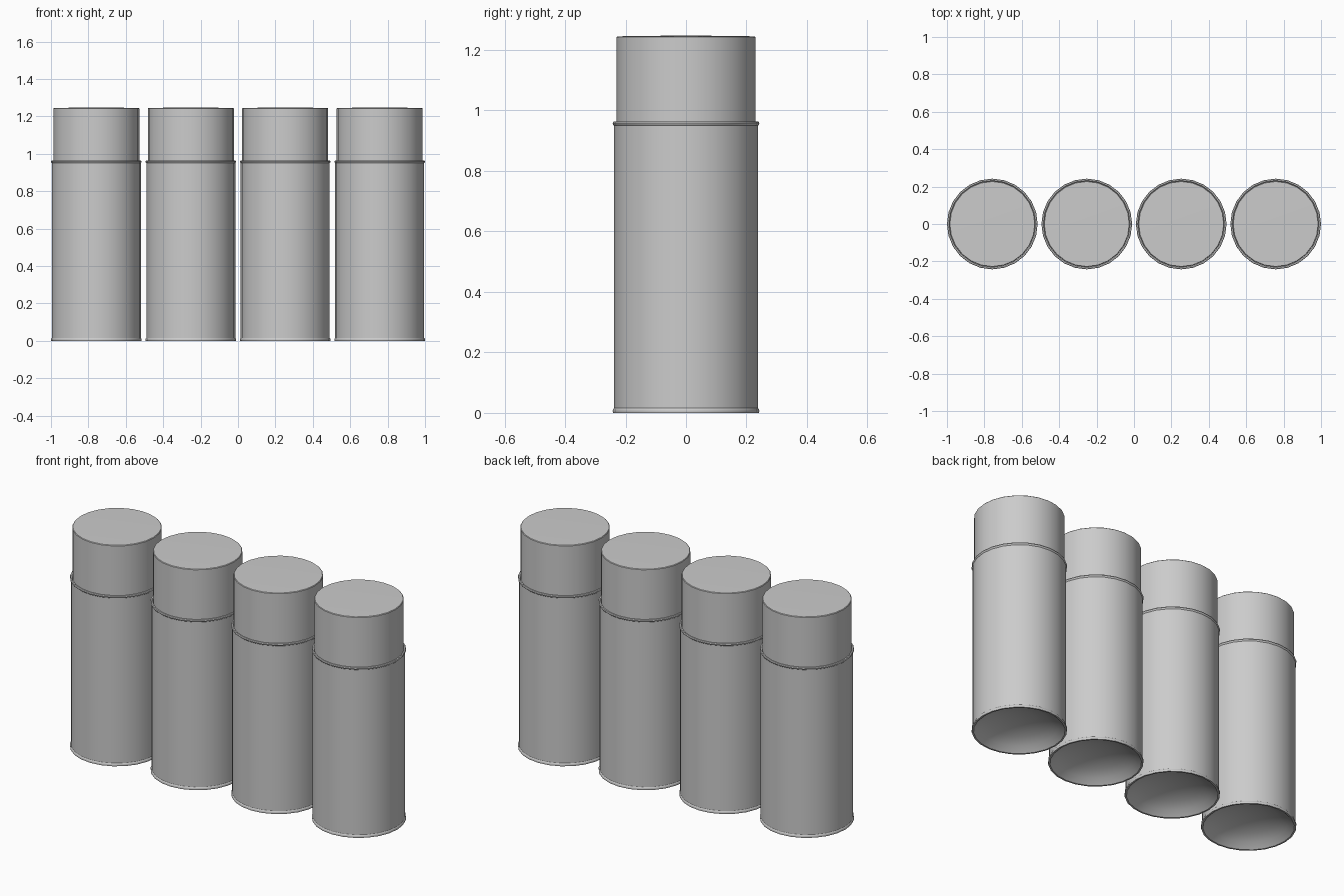
import bpy, bmesh, math

if "Cube" in bpy.data.objects:
    bpy.data.objects.remove(bpy.data.objects["Cube"])

SIDES = 24
PITCH = 0.505


def lathe(name, profile, x):
    """Spin an (r, z) profile about the z axis; r = 0 ends become poles."""
    bm = bmesh.new()
    rings = []
    for r, z in profile:
        if r == 0:
            rings.append([bm.verts.new((0, 0, z))] * SIDES)
        else:
            rings.append([bm.verts.new((r * math.cos(2 * math.pi * i / SIDES),
                                        r * math.sin(2 * math.pi * i / SIDES), z))
                          for i in range(SIDES)])
    for a, b in zip(rings, rings[1:]):
        for i in range(SIDES):
            j = (i + 1) % SIDES
            bm.faces.new(list(dict.fromkeys((a[i], a[j], b[j], b[i]))))
    bmesh.ops.recalc_face_normals(bm, faces=bm.faces)
    mesh = bpy.data.meshes.new(name)
    bm.to_mesh(mesh)
    bm.free()
    obj = bpy.data.objects.new(name, mesh)
    obj.location.x = x
    bpy.context.collection.objects.link(obj)
    bpy.ops.object.select_all(action='DESELECT')
    obj.select_set(True)
    bpy.context.view_layer.objects.active = obj
    bpy.ops.object.shade_smooth_by_angle(angle=math.radians(35))
    return obj


# Can: recessed domed base, rolled rims at both ends, closed shoulder
can = [(0, 0.075), (0.08, 0.069), (0.15, 0.051), (0.20, 0.027), (0.232, 0.0),
       (0.241, 0.0), (0.2425, 0.006), (0.241, 0.012), (0.238, 0.016),
       (0.238, 0.95), (0.241, 0.953), (0.2425, 0.958), (0.240, 0.963),
       (0.233, 0.963), (0.229, 0.957), (0, 0.957)]

# Cap: straight wall with a very slightly crowned top
cap = [(0, 0.957), (0.230, 0.957), (0.230, 1.242), (0.227, 1.245), (0, 1.248)]

for n in range(4):
    x = (n - 1.5) * PITCH
    lathe(f"can_body_{n + 1}", can, x)
    lathe(f"can_cap_{n + 1}", cap, x)
